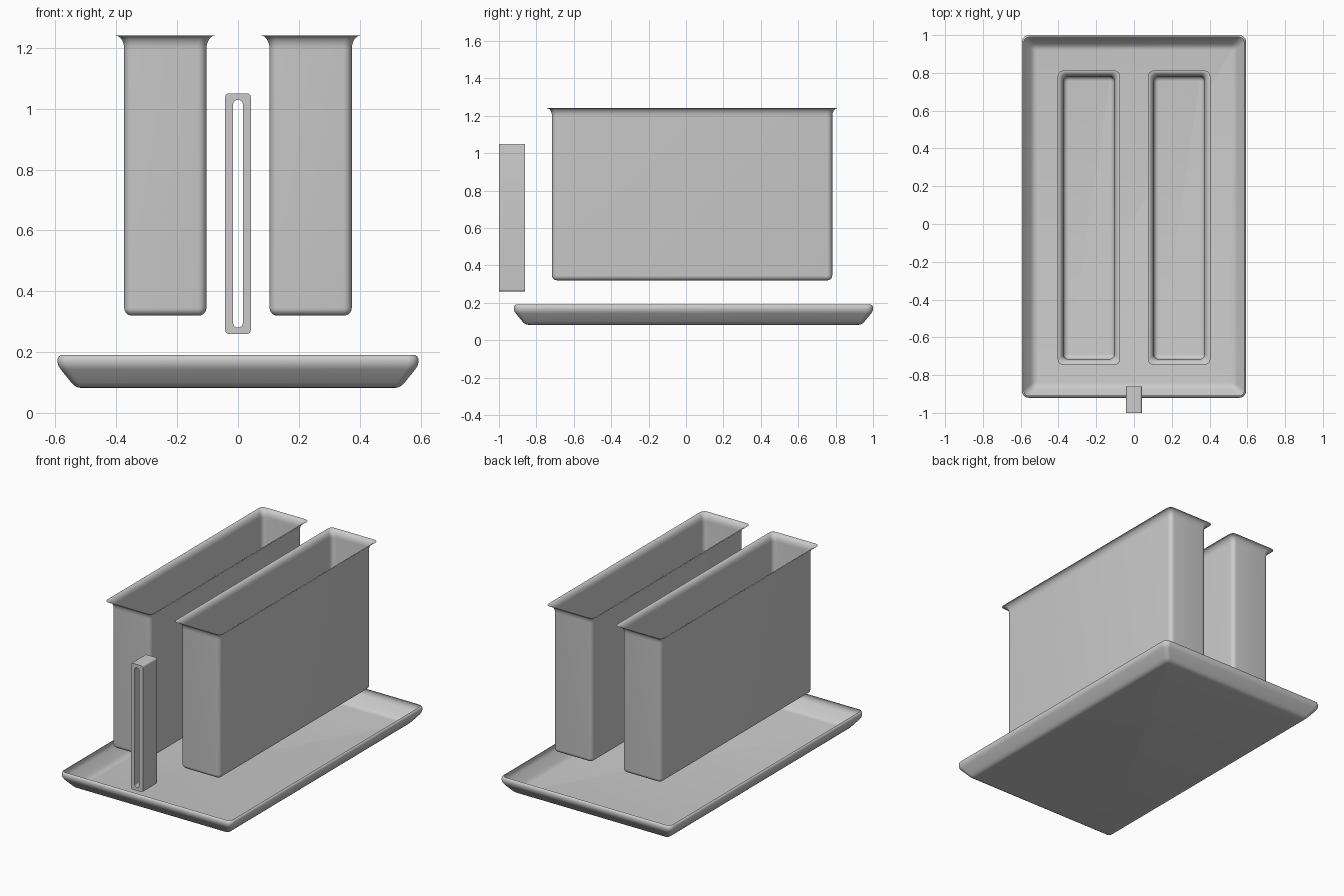
import bpy, bmesh
from math import sin, cos, pi, radians

if "Cube" in bpy.data.objects:
    bpy.data.objects.remove(bpy.data.objects["Cube"])


def rounded_rect(cx, cy, hx, hy, r, seg=6):
    """Counter-clockwise outline of a rounded rectangle."""
    pts = []
    for i, (sx, sy) in enumerate([(1, 1), (-1, 1), (-1, -1), (1, -1)]):
        for k in range(seg + 1):
            a = (i + k / seg) * pi / 2
            pts.append((cx + sx * (hx - r) + r * cos(a), cy + sy * (hy - r) + r * sin(a)))
    return pts


def finish(name, bm, angle=35):
    me = bpy.data.meshes.new(name)
    bm.to_mesh(me)
    bm.free()
    ob = bpy.data.objects.new(name, me)
    bpy.context.collection.objects.link(ob)
    bpy.ops.object.select_all(action='DESELECT')
    ob.select_set(True)
    bpy.context.view_layer.objects.active = ob
    bpy.ops.object.shade_smooth_by_angle(angle=radians(angle))
    return ob


def bridge(bm, a, b):
    n = len(a)
    for i in range(n):
        j = (i + 1) % n
        bm.faces.new((a[i], a[j], b[j], b[i]))


def pan(name, cx, cy, hx, hy, profile):
    """Open sheet-metal pan: profile rows are (offset from wall, z, corner radius)."""
    bm = bmesh.new()
    rings = [[bm.verts.new((x, y, z)) for x, y in rounded_rect(cx, cy, hx + o, hy + o, r)]
             for o, z, r in profile]
    for a, b in zip(rings, rings[1:]):
        bridge(bm, a, b)
    bm.faces.new(rings[0][::-1])
    return finish(name, bm)


# Crumb tray with sloped sides and a slightly rolled rim
pan("crumb_tray", 0, 0.04, 0.593, 0.96, [
    (-0.078, 0.082, 0.01), (-0.066, 0.084, 0.015), (-0.055, 0.09, 0.02),
    (-0.045, 0.1, 0.025), (-0.01, 0.143, 0.03), (-0.003, 0.154, 0.033),
    (0, 0.166, 0.035), (0, 0.178, 0.035), (-0.004, 0.186, 0.032), (-0.011, 0.19, 0.026)])

# Two deep slot liners: rounded bottom, straight walls, flared lip
R, F = 0.025, 0.027
profile = [(-R + R * sin(t * pi / 12), 0.32 + R - R * cos(t * pi / 12), 0.003 + R * sin(t * pi / 12))
           for t in range(7)]
profile += [(F - F * cos(t * pi / 12), 1.195 + 0.045 * sin(t * pi / 12), 0.028) for t in range(7)]
profile.append((F + 0.003, 1.24, 0.03))
for side, s in (("left", -1), ("right", 1)):
    pan("slot_liner_" + side, s * 0.239, 0.033, 0.135, 0.749, profile)

# Lever guide: upright rounded frame with a long slot through it
bm = bmesh.new()
loops = {}
for key, hx, hz, r in (("out", 0.042, 0.395, 0.011), ("in", 0.016, 0.374, 0.015)):
    for y in (-1.0, -0.86):
        loops[key, y] = [bm.verts.new((x, y, z)) for x, z in rounded_rect(0, 0.655, hx, hz, r)]
o1, o2 = loops["out", -1.0], loops["out", -0.86]
i1, i2 = loops["in", -1.0], loops["in", -0.86]
for a, b in ((o1, o2), (o2, i2), (i2, i1), (i1, o1)):
    bridge(bm, a, b)
bmesh.ops.recalc_face_normals(bm, faces=bm.faces)
finish("lever_guide", bm)
